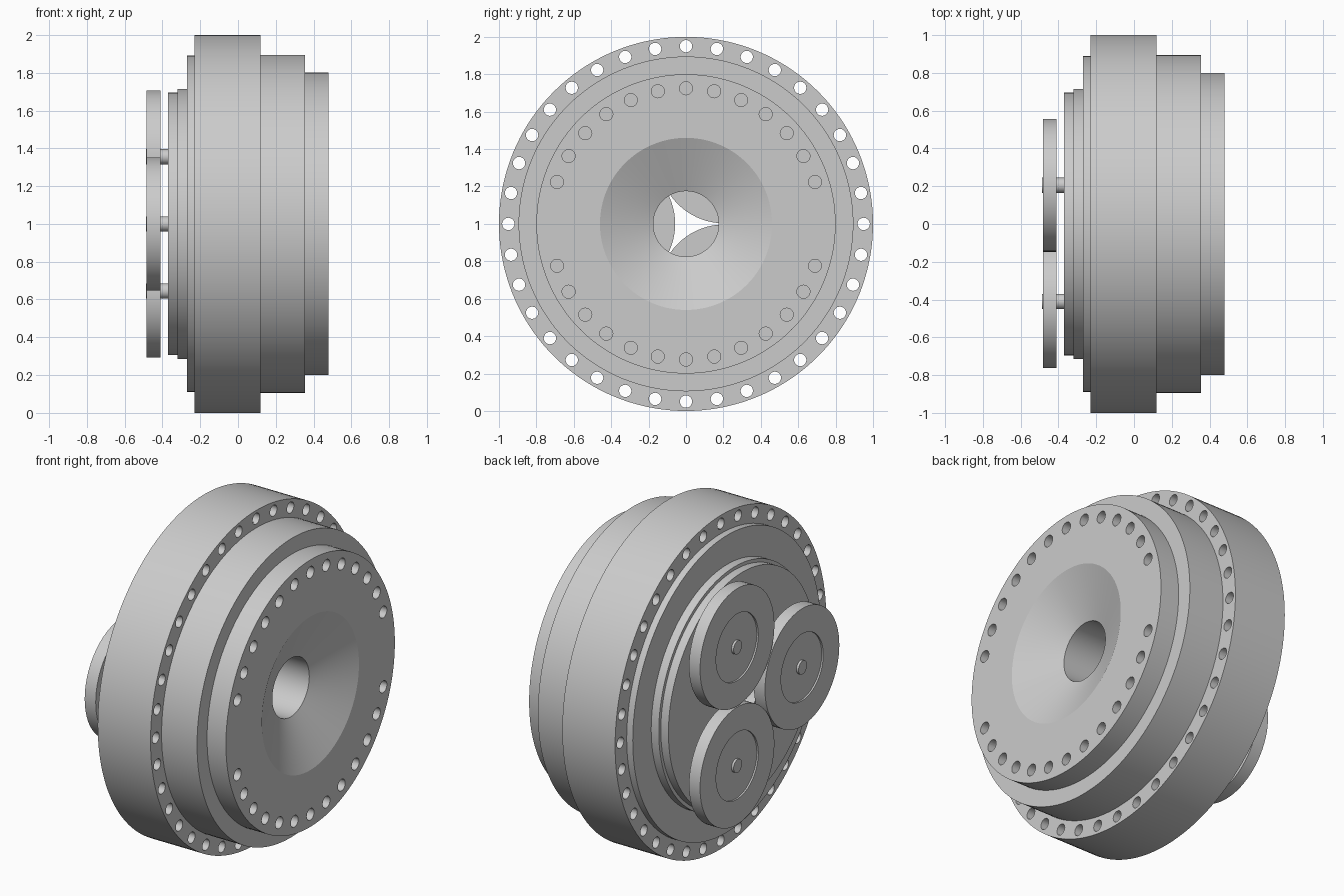
import bpy, bmesh
from math import sin, cos, pi, radians

if "Cube" in bpy.data.objects:
    bpy.data.objects.remove(bpy.data.objects["Cube"])

CZ = 1.0  # height of the main axis, which runs along x


def finish(bm, name):
    bmesh.ops.recalc_face_normals(bm, faces=bm.faces)
    me = bpy.data.meshes.new(name)
    bm.to_mesh(me)
    bm.free()
    ob = bpy.data.objects.new(name, me)
    bpy.context.collection.objects.link(ob)
    return ob


def lathe(name, profile, y=0.0, z=CZ, n=144, closed=False):
    """Spin (x, radius) points round an axis parallel to x; radius 0 makes a pole."""
    bm = bmesh.new()
    rings = []
    for x, r in profile:
        if r == 0:
            rings.append([bm.verts.new((x, y, z))] * n)
        else:
            rings.append([bm.verts.new((x, y + r * sin(2 * pi * i / n), z + r * cos(2 * pi * i / n)))
                          for i in range(n)])
    pairs = list(zip(rings, rings[1:]))
    if closed:
        pairs.append((rings[-1], rings[0]))
    for a, b in pairs:
        for i in range(n):
            j = (i + 1) % n
            bm.faces.new(dict.fromkeys((a[i], a[j], b[j], b[i])))
    return finish(bm, name)


def drill(target, angles, ring, radius, x0, x1):
    """Cut a ring of round holes parallel to the axis, angles from the top."""
    bm = bmesh.new()
    n = 20
    for a in angles:
        cy, cz = ring * sin(a), CZ + ring * cos(a)
        ends = [[bm.verts.new((x, cy + radius * cos(2 * pi * i / n), cz + radius * sin(2 * pi * i / n)))
                 for i in range(n)] for x in (x0, x1)]
        for e in ends:
            bm.faces.new(e)
        for i in range(n):
            j = (i + 1) % n
            bm.faces.new((ends[0][i], ends[0][j], ends[1][j], ends[1][i]))
    cutter = finish(bm, "hole_cutter")
    cutter.hide_render = True
    mod = target.modifiers.new("holes", 'BOOLEAN')
    mod.operation = 'DIFFERENCE'
    mod.solver = 'EXACT'
    mod.object = cutter
    bpy.context.view_layer.objects.active = target
    bpy.ops.object.modifier_apply(modifier=mod.name)
    bpy.data.objects.remove(cutter)


def smooth(ob):
    bpy.ops.object.select_all(action='DESELECT')
    ob.select_set(True)
    bpy.context.view_layer.objects.active = ob
    bpy.ops.object.shade_smooth_by_angle(angle=radians(20))


# stepped housing with a flange, a funnel mouth and a central bore
housing = lathe("housing", [
    (-0.37, 0.175), (-0.37, 0.695), (-0.32, 0.695), (-0.32, 0.715),
    (-0.27, 0.715), (-0.27, 0.89), (-0.23, 0.89), (-0.23, 1.0),
    (0.12, 1.0), (0.12, 0.895), (0.355, 0.895), (0.355, 0.80),
    (0.48, 0.80), (0.48, 0.46), (0.35, 0.175)], closed=True)

# through holes in the flange, then blind holes in the front face (gaps at both sides)
drill(housing, [radians(10 * k) for k in range(36)], 0.95, 0.033, -0.4, 0.3)
drill(housing, [radians(12 * k) for k in range(30) if k not in (7, 8, 22, 23)],
      0.725, 0.035, 0.40, 0.6)
smooth(housing)

# three touching rollers on pins behind the housing
for k in range(3):
    a = radians(-90 + 120 * k)
    y, z = 0.41 * sin(a), CZ + 0.41 * cos(a)
    roller = lathe(f"roller_{k + 1}", [
        (-0.41, 0), (-0.41, 0.352), (-0.483, 0.352), (-0.483, 0.20),
        (-0.473, 0.20), (-0.473, 0)], y, z, 72)
    pin = lathe(f"roller_pin_{k + 1}", [
        (-0.365, 0), (-0.365, 0.04), (-0.487, 0.04), (-0.487, 0)], y, z, 32)
    smooth(roller)
    smooth(pin)
